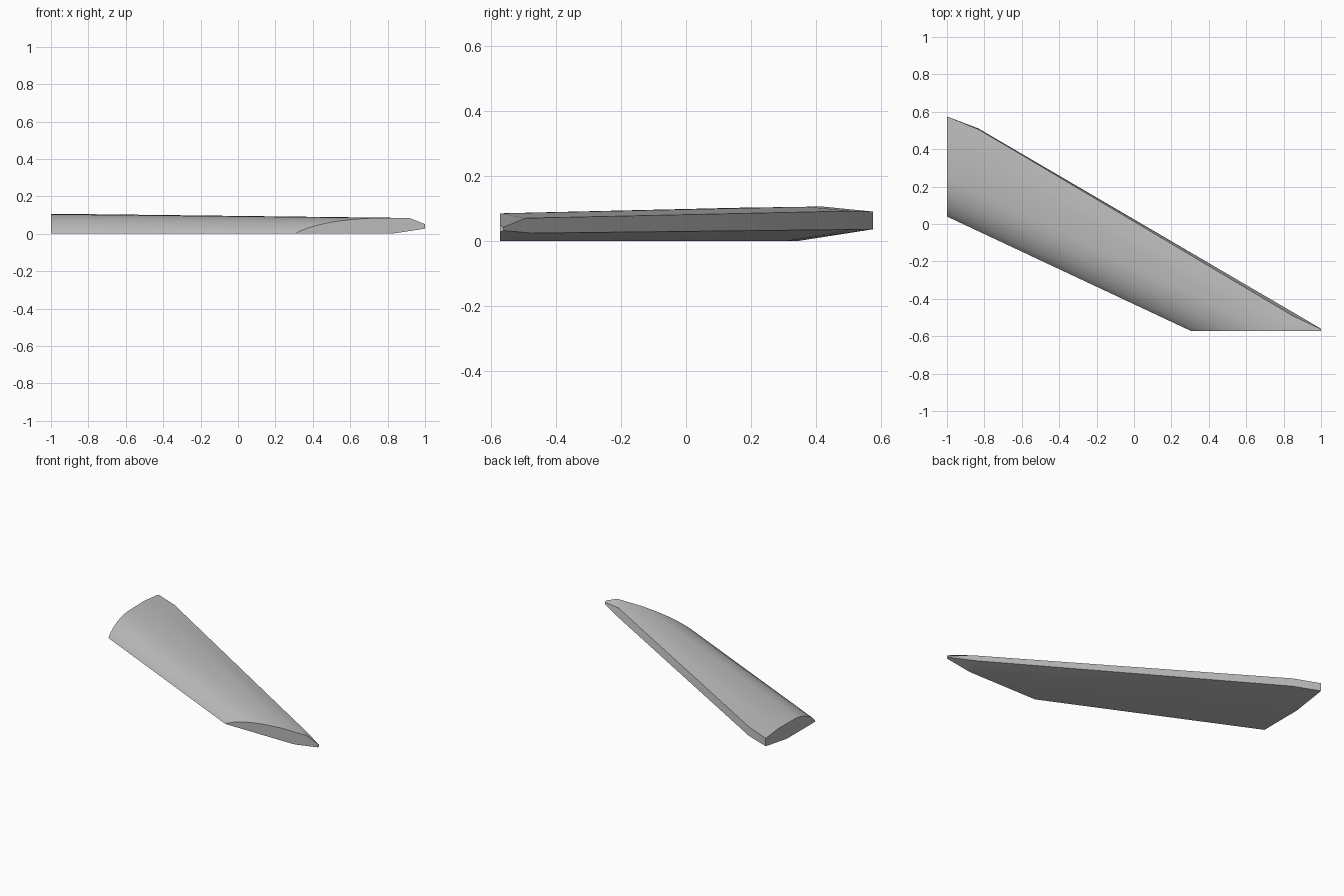
import bpy, bmesh, math

if "Cube" in bpy.data.objects:
    bpy.data.objects.remove(bpy.data.objects["Cube"], do_unlink=True)

grey = bpy.data.materials.new("plain grey")
grey.use_nodes = True
colour = (0.5, 0.5, 0.5, 1)
grey.diffuse_color = colour
grey.node_tree.nodes["Principled BSDF"].inputs["Base Color"].default_value = colour

# Rounded nose: distance behind the leading edge, share of full height
NOSE = [(0, 0), (.012, .15), (.03, .32), (.056, .5), (.085, .66),
        (.115, .78), (.15, .88), (.2, .97)]

# x, trailing y, height, crest (inset, z), rear top corner (inset, z),
# rear bottom z, underside chamfer inset
STATIONS = [
    (-1, .575, .105, (.15, .105), (0, .09), .036, .23),
    (-.83, .51, .105, (.14, .105), (.005, .092), .035, .2),
    (.85, -.472, .086, (.07, .085), (.02, .07), .024, .12),
    (1, -.56, .084, (.05, .084), (.002, .042), .032, .08),
]


def section(x, trail, height, crest, corner, rear_z, chamfer):
    lead = .04 - .469 * (x + 1)
    pts = [(lead + d, height * s) for d, s in NOSE]
    pts += [(trail - crest[0], crest[1]), (trail - corner[0], corner[1]),
            (trail, rear_z), (trail - chamfer, 0)]
    return [(x, y, z) for y, z in pts]


# Loft the wing through its sections
bm = bmesh.new()
rings = [[bm.verts.new(p) for p in section(*s)] for s in STATIONS]
for a, b in zip(rings, rings[1:]):
    for i in range(len(a)):
        j = (i + 1) % len(a)
        bm.faces.new((a[i], a[j], b[j], b[i]))
bm.faces.new(rings[0])
bm.faces.new(rings[-1])

# Trim the tip square to the front and close it
cut = bmesh.ops.bisect_plane(bm, geom=bm.verts[:] + bm.edges[:] + bm.faces[:],
                             plane_co=(0, -.572, 0), plane_no=(0, -1, 0),
                             clear_outer=True)
rim = [g for g in cut["geom_cut"] if isinstance(g, bmesh.types.BMEdge)]
bmesh.ops.holes_fill(bm, edges=rim, sides=0)
bmesh.ops.recalc_face_normals(bm, faces=bm.faces[:])

mesh = bpy.data.meshes.new("wing")
bm.to_mesh(mesh)
bm.free()
mesh.materials.append(grey)
wing = bpy.data.objects.new("wing", mesh)
bpy.context.collection.objects.link(wing)
bpy.context.view_layer.objects.active = wing
wing.select_set(True)
bpy.ops.object.shade_smooth_by_angle(angle=math.radians(30))
